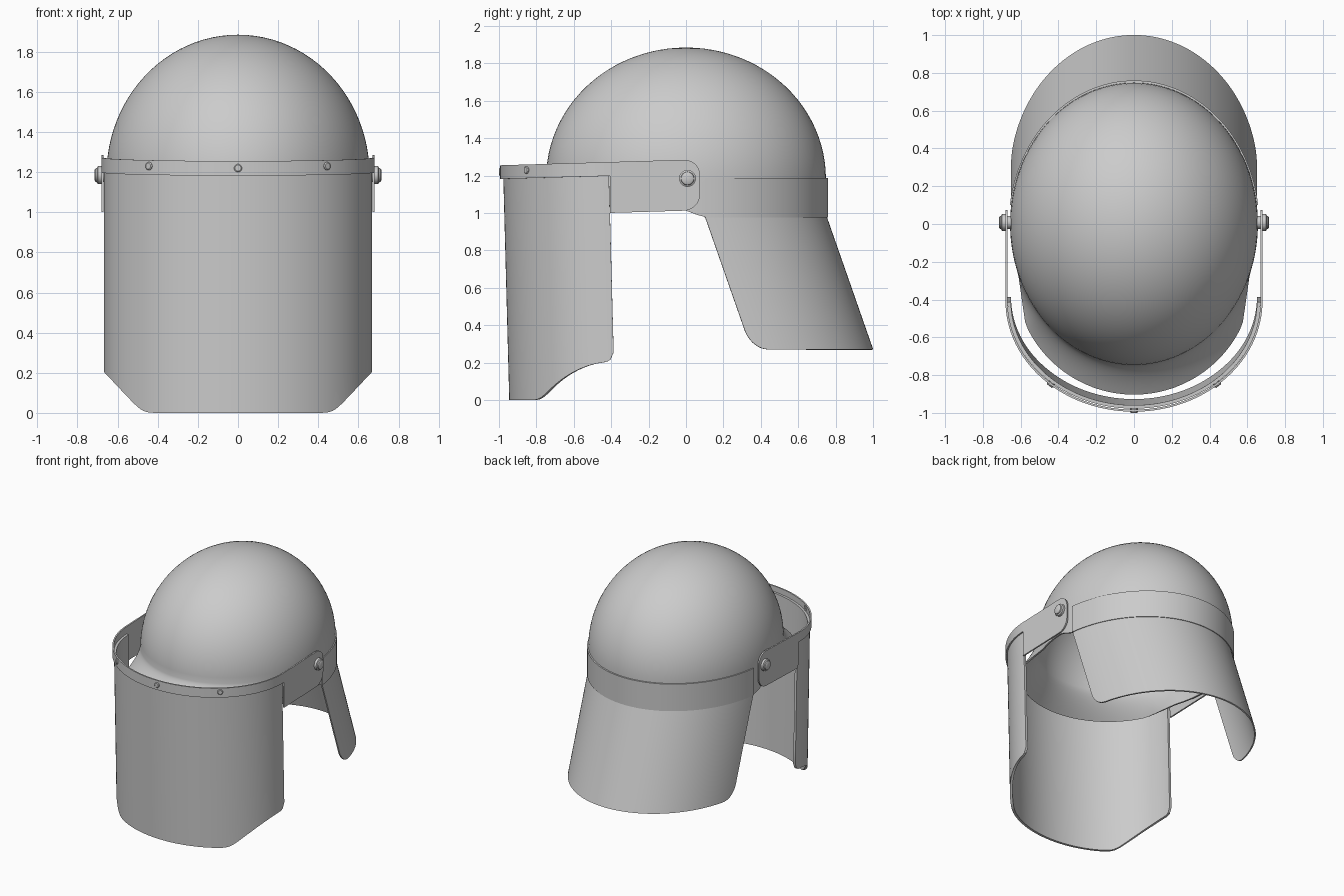
import bpy, bmesh, math
from mathutils import Vector

if "Cube" in bpy.data.objects:
    bpy.data.objects.remove(bpy.data.objects["Cube"])

grey = bpy.data.materials.new("light_grey")
grey.diffuse_color = (0.6, 0.6, 0.6, 1)
grey.use_nodes = True
grey.node_tree.nodes["Principled BSDF"].inputs["Base Color"].default_value = grey.diffuse_color


def finish(ob, angle=35):
    """Outward normals, one colour, smooth shading with crisp edges."""
    bm = bmesh.new()
    bm.from_mesh(ob.data)
    bmesh.ops.recalc_face_normals(bm, faces=bm.faces)
    bm.to_mesh(ob.data)
    bm.free()
    ob.data.materials.append(grey)
    bpy.ops.object.select_all(action='DESELECT')
    ob.select_set(True)
    bpy.context.view_layer.objects.active = ob
    bpy.ops.object.shade_smooth_by_angle(angle=math.radians(angle))


def make(name, verts, faces):
    me = bpy.data.meshes.new(name)
    me.from_pydata(verts, [], faces)
    ob = bpy.data.objects.new(name, me)
    bpy.context.collection.objects.link(ob)
    return ob


def sheet(name, rows, thick, cyclic=False):
    """Skin a grid of points and give it thickness."""
    n = len(rows[0])
    faces = []
    for r in range(len(rows) - 1):
        for c in range(n if cyclic else n - 1):
            d = (c + 1) % n
            faces.append((r * n + c, r * n + d, (r + 1) * n + d, (r + 1) * n + c))
    ob = make(name, [p for row in rows for p in row], faces)
    bm = bmesh.new()
    bm.from_mesh(ob.data)
    bmesh.ops.remove_doubles(bm, verts=bm.verts, dist=1e-5)
    bm.to_mesh(ob.data)
    bm.free()
    mod = ob.modifiers.new("thickness", 'SOLIDIFY')
    mod.thickness, mod.offset = thick, 0
    bpy.context.view_layer.objects.active = ob
    bpy.ops.object.modifier_apply(modifier=mod.name)
    finish(ob)
    return ob


def lathe(name, profile, origin, axis, n=24):
    """Turn (distance along axis, radius) pairs into a solid."""
    rot = Vector((0, 0, 1)).rotation_difference(Vector(axis))
    verts = [Vector(origin) + rot @ Vector((r * math.cos(i * math.tau / n),
                                            r * math.sin(i * math.tau / n), h))
             for h, r in profile for i in range(n)]
    faces = [(k * n + i, k * n + (i + 1) % n, (k + 1) * n + (i + 1) % n, (k + 1) * n + i)
             for k in range(len(profile) - 1) for i in range(n)]
    last = (len(profile) - 1) * n
    faces += [tuple(range(n)), tuple(range(last, last + n))]
    ob = make(name, verts, faces)
    finish(ob)
    return ob


def lerp(a, b, t):
    return a + (b - a) * t


def smooth(t):
    t = min(max(t, 0), 1)
    return t * t * (3 - 2 * t)


def fillet(d, r):
    """Edge drop of a rounded corner, d measured into the corner."""
    d = min(max(d, 0), r)
    return r - math.sqrt(r * r - d * d)


# Helmet shell: half ellipsoid flowing into a flared front brim
A, B, MID, TOP = 0.65, 0.742, 1.185, 1.879


def rim(a):
    c, s = abs(math.cos(a)), math.sin(a)
    r = 1 / math.hypot(c / A, s / B)
    if s < 0:
        b = -0.276 * s
        arc = b + math.sqrt(b * b + 0.624 ** 2 - 0.276 ** 2)
        side = 0.644 / max(c - 0.14 * s, 0.01)
        r = max(r, min(arc, side))
    return r * math.cos(a), r * s


N = 128
angles = [i * math.tau / N for i in range(N)]
ellipse = []
for a in angles:
    r = 1 / math.hypot(math.cos(a) / A, math.sin(a) / B)
    ellipse.append((r * math.cos(a), r * math.sin(a)))
rows = []
for k in range(25):
    f = math.pi / 2 * (1 - k / 24)
    rows.append([(x * math.cos(f), y * math.cos(f), lerp(MID, TOP, math.sin(f)))
                 for x, y in ellipse])
for k in range(1, 11):
    u = k / 10
    row = []
    for a, (x, y) in zip(angles, ellipse):
        rx, ry = rim(a)
        low = lerp(1.02, 0.98, smooth((ry + 0.04) / 0.15))
        w = u ** 1.5
        row.append((lerp(x, rx, w), lerp(y, ry, w), lerp(MID, low, u)))
    rows.append(row)
sheet("helmet_shell", rows, 0.012, cyclic=True)


# Rear band and neck guard follow the back of the shell
def back_arc(ax, by, y0, n=64):
    a0 = math.asin(y0 / by)
    return [(ax * math.cos(a), by * math.sin(a))
            for a in (lerp(a0, math.pi - a0, i / n) for i in range(n + 1))]


sheet("rear_band", [[(x, y, z) for x, y in back_arc(0.653, 0.75, 0.1)]
                    for z in (0.977, 1.187)], 0.02)

rows = []
for t in (0, 0.25, 0.5, 0.75, 0.86, 0.89, 0.92, 0.945, 0.965, 0.98, 0.992, 1):
    start = 0.1 + 0.09 * fillet(t - 0.86, 0.14) / 0.14
    rows.append([(x, y + 0.25 * t, lerp(0.985, 0.27, t))
                 for x, y in back_arc(0.652, 0.746, start)])
sheet("neck_guard", rows, 0.01)

# Face visor: curved, slightly tilted sheet with cut lower corners
columns = []
for i in range(97):
    a = lerp(-math.pi / 2, math.pi / 2, i / 96)
    x, y = 0.66 * math.sin(a), -0.412 - 0.556 * math.cos(a)
    low = math.log1p(math.exp((abs(x) - 0.47) * 60)) / 60 * 1.08  # soft bend
    low += fillet(y + 0.462, 0.05)
    columns.append([(x, y + 0.032 * (1.2 - z) / 1.2, z)
                    for z in (lerp(low, 1.215, k / 8) for k in range(9))])
sheet("face_visor", columns, 0.018)

# Visor frame: narrow strip over the visor, widening into the side arms
half = []  # from arm end on the right to the front centre
for d in (0.085, 0.083, 0.077, 0.068, 0.055, 0.04, 0.02, 0):
    half.append((0.675, -0.01 + d, fillet(d, 0.085), True))
half += [(0.675, -0.2, 0, True), (0.675, -0.406, 0, True), (0.675, -0.407, 0, False)]
for i in range(1, 41):
    a = math.pi / 2 * i / 40
    half.append((0.675 * math.cos(a), -0.407 - 0.581 * math.sin(a), 0, False))
path = half + [(-x, y, f, arm) for x, y, f, arm in reversed(half[:-1])]
frame = []
for x, y, f, arm in path:
    top = 1.285 + 0.03 * y - f
    low = (1.013 + 0.03 * y if arm else 1.21 + 0.028 * y) + f
    frame.append([(x, y, low), (x, y, top)])
sheet("visor_frame", frame, 0.011)

# Pivot pins on both sides
for s, side in ((1, "right"), (-1, "left")):
    lathe("pivot_pin_" + side,
          [(0, 0.034), (0.04, 0.034), (0.04, 0.045), (0.058, 0.045),
           (0.063, 0.036), (0.07, 0.034), (0.075, 0.026)],
          (0.64 * s, 0.008, 1.185), (s, 0, 0), 32)

# Rivets along the front of the frame
for i, x in enumerate((-0.44, 0, 0.44)):
    c = math.sqrt(1 - (x / 0.675) ** 2)
    normal = Vector((x / 0.675 ** 2, -c / 0.581, 0)).normalized()
    lathe("frame_rivet_%d" % (i + 1), [(-0.01, 0.02), (0.009, 0.02), (0.013, 0.015)],
          (x, -0.407 - 0.581 * c, 1.22 + 0.01 * (x != 0)), normal, 20)
